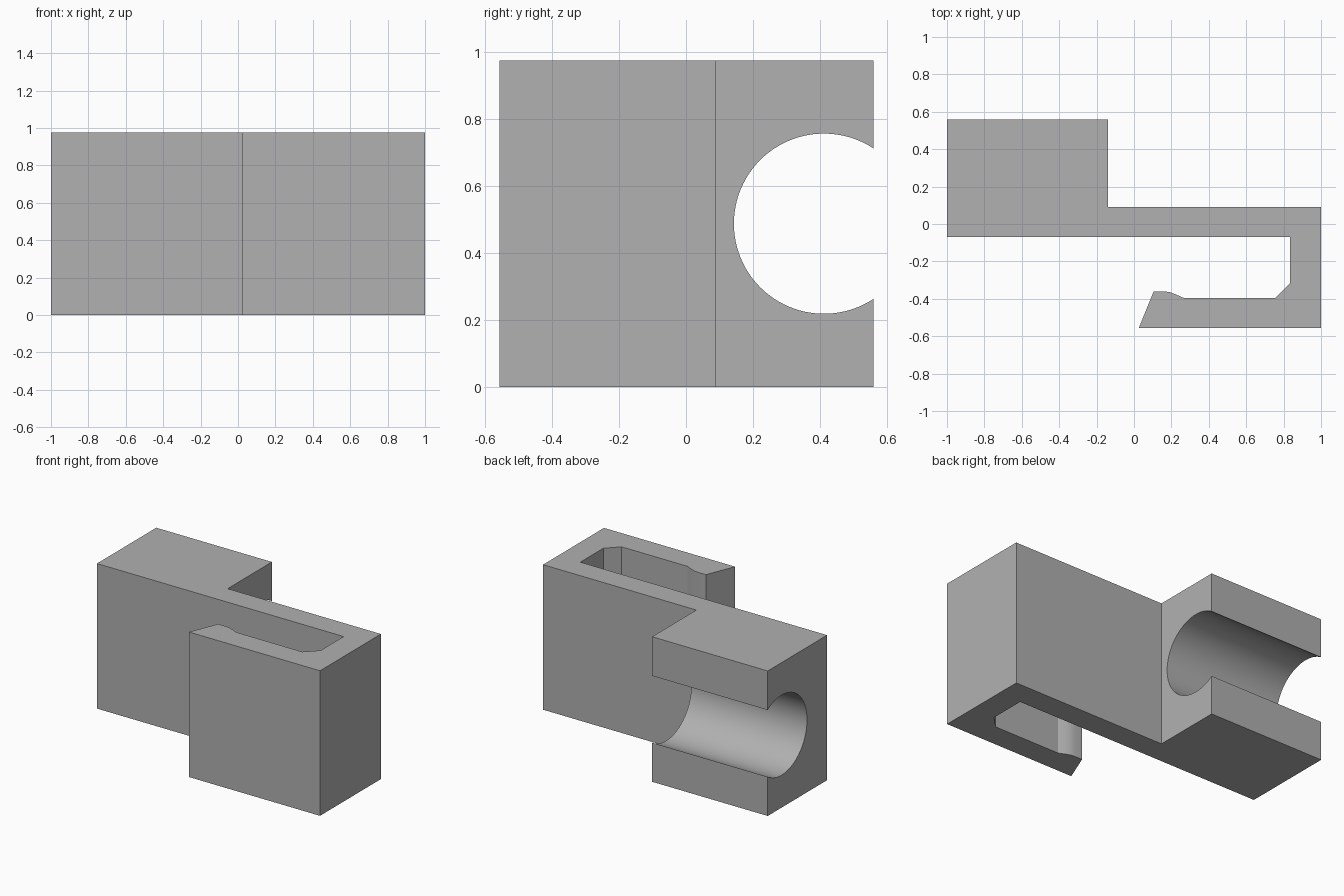
import bpy, bmesh, math
from mathutils import Matrix

cube = bpy.data.objects.get("Cube")
if cube:
    bpy.data.objects.remove(cube, do_unlink=True)

HEIGHT = 0.975

grey = bpy.data.materials.new("plain grey")
grey.use_nodes = True
colour = (0.44, 0.44, 0.44, 1)
grey.diffuse_color = colour
grey.node_tree.nodes["Principled BSDF"].inputs["Base Color"].default_value = colour


def add_object(name, bm):
    bmesh.ops.recalc_face_normals(bm, faces=bm.faces)
    mesh = bpy.data.meshes.new(name)
    bm.to_mesh(mesh)
    bm.free()
    mesh.materials.append(grey)
    obj = bpy.data.objects.new(name, mesh)
    bpy.context.collection.objects.link(obj)
    return obj


# Clip body: plan outline of block, arm and hooked tongue, extruded upward
outline = [
    (-1, -0.07), (0.835, -0.07), (0.835, -0.315), (0.755, -0.395),
    (0.265, -0.395), (0.225, -0.377), (0.19, -0.364), (0.165, -0.361),
    (0.105, -0.361), (0.025, -0.557), (1, -0.557), (1, 0.09),
    (-0.14, 0.09), (-0.14, 0.56), (-1, 0.56),
]
bm = bmesh.new()
base = bm.faces.new([bm.verts.new((x, y, 0)) for x, y in outline])
top = bmesh.ops.extrude_face_region(bm, geom=[base])["geom"]
bmesh.ops.translate(bm, vec=(0, 0, HEIGHT),
                    verts=[v for v in top if isinstance(v, bmesh.types.BMVert)])
body = add_object("clip_body", bm)

# Round channel cut through the block from side to side
bm = bmesh.new()
bmesh.ops.create_cone(
    bm, cap_ends=True, segments=96, radius1=0.269, radius2=0.269, depth=1.2,
    matrix=Matrix.Translation((-0.57, 0.412, HEIGHT / 2))
    @ Matrix.Rotation(math.pi / 2, 4, "Y"))
cutter = add_object("channel_cutter", bm)
cutter.hide_render = True

bpy.ops.object.select_all(action="DESELECT")
body.select_set(True)
bpy.context.view_layer.objects.active = body
cut = body.modifiers.new("channel", "BOOLEAN")
cut.operation = "DIFFERENCE"
cut.solver = "EXACT"
cut.object = cutter
bpy.ops.object.modifier_apply(modifier=cut.name)
bpy.data.objects.remove(cutter, do_unlink=True)

# Smooth the channel wall while keeping the corners crisp
bpy.ops.object.shade_smooth_by_angle(angle=math.radians(20))
